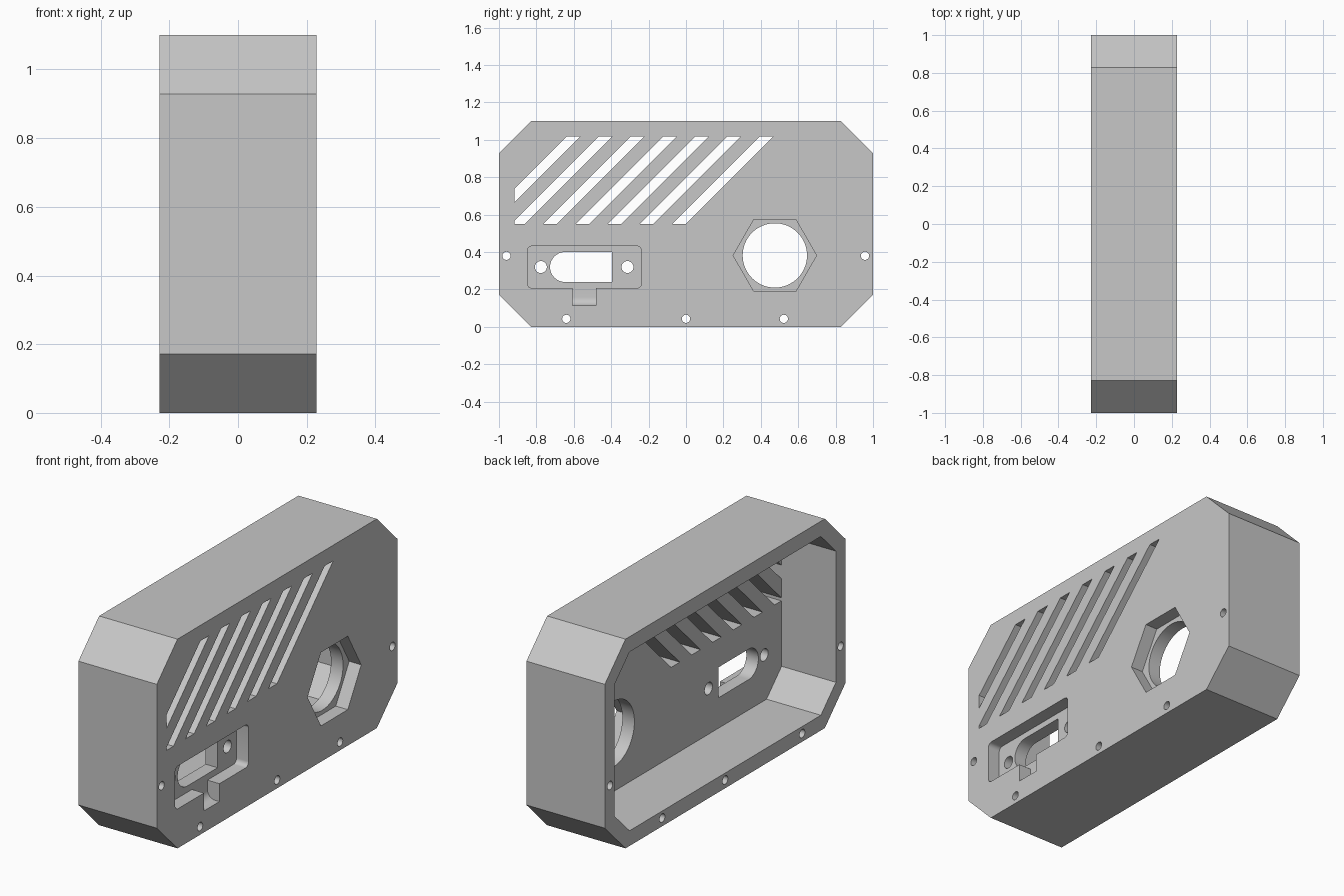
import bpy, bmesh
from math import cos, sin, radians

if "Cube" in bpy.data.objects:
    bpy.data.objects.remove(bpy.data.objects["Cube"], do_unlink=True)

HALF_W, HALF_L, HEIGHT = 0.228, 1.0, 1.1
CHAMFER, WALL = 0.172, 0.08
PANEL_IN = 0.088            # inner face of the side panel
RECESS = 0.158              # floor of the shallow recesses
OUT = 0.3                   # cutters run past the body

grey = bpy.data.materials.new("plain grey")
grey.use_nodes = True
grey.diffuse_color = (0.57, 0.57, 0.57, 1)
grey.node_tree.nodes["Principled BSDF"].inputs["Base Color"].default_value = (0.57, 0.57, 0.57, 1)


def prism(name, pts, a, b, axis="x"):
    """Extrude a (y, z) outline along x, or an (x, z) outline along y."""
    place = (lambda p, t: (t, p[0], p[1])) if axis == "x" else (lambda p, t: (p[0], t, p[1]))
    bm = bmesh.new()
    low = [bm.verts.new(place(p, a)) for p in pts]
    high = [bm.verts.new(place(p, b)) for p in pts]
    bm.faces.new(low)
    bm.faces.new(high)
    for i in range(len(pts)):
        j = (i + 1) % len(pts)
        bm.faces.new((low[i], low[j], high[j], high[i]))
    bmesh.ops.recalc_face_normals(bm, faces=bm.faces[:])
    mesh = bpy.data.meshes.new(name)
    bm.to_mesh(mesh)
    bm.free()
    mesh.materials.append(grey)
    ob = bpy.data.objects.new(name, mesh)
    bpy.context.collection.objects.link(ob)
    return ob


def arc(u, v, r, start, end, n):
    angles = [radians(start + (end - start) * i / n) for i in range(n + 1)]
    return [(u + r * cos(t), v + r * sin(t)) for t in angles]


def circle(u, v, r, n=32):
    return arc(u, v, r, 0, 360, n)[:-1]


def octagon(inset):
    """Chamfered rectangle, offset inwards evenly."""
    y, z0, z1 = HALF_L - inset, inset, HEIGHT - inset
    c = CHAMFER - inset * 0.586
    return [(y - c, z0), (y, z0 + c), (y, z1 - c), (y - c, z1),
            (c - y, z1), (-y, z1 - c), (-y, z0 + c), (c - y, z0)]


housing = prism("housing", octagon(0), -HALF_W, HALF_W)
cutters = [prism("cavity_cutter", octagon(WALL), -OUT, PANEL_IN)]

# Slanted vent slots, trimmed at the inside of the end wall
TOP, BOTTOM, END = 1.018, 0.55, -0.918


def foot(y):
    return (max(END, y - TOP + BOTTOM), max(BOTTOM, TOP - (y - END)))


for i in range(7):
    y = -0.638 + 0.172 * i
    left, right = foot(y), foot(y + 0.072)
    pts = [(y, TOP), (y + 0.072, TOP), right]
    if left[1] > BOTTOM and right[1] <= BOTTOM:
        pts.append((END, BOTTOM))
    cutters.append(prism("vent_cutter", pts + [left], 0.05, OUT))

# Hexagonal recess with a round opening
cutters.append(prism("hex_cutter", circle(0.475, 0.382, 0.223, 6), RECESS, OUT))
cutters.append(prism("round_cutter", circle(0.475, 0.382, 0.172, 64), 0.05, OUT))

# Connector recess with rounded corners
r = 0.025
y0, y1, z0, z1 = -0.848 + r, -0.238 - r, 0.207 + r, 0.432 - r
pocket = (arc(y1, z1, r, 0, 90, 6) + arc(y0, z1, r, 90, 180, 6)
          + arc(y0, z0, r, 180, 270, 6) + arc(y1, z0, r, 270, 360, 6))
cutters.append(prism("pocket_cutter", pocket, RECESS, OUT))

# Finger notch below it, with a curved floor
r = 0.045
notch = [(OUT, 0.113)] + arc(RECESS + r, 0.113 + r, r, 270, 180, 8) + [(RECESS, 0.25), (OUT, 0.25)]
cutters.append(prism("notch_cutter", notch, -0.608, -0.48, "y"))

# Connector opening, round at one end, and its two fixing holes
opening = arc(-0.647, 0.32, 0.08, 90, 270, 20) + [(-0.395, 0.24), (-0.395, 0.40)]
cutters.append(prism("opening_cutter", opening, 0.05, OUT))
for y in (-0.776, -0.313):
    cutters.append(prism("fixing_cutter", circle(y, 0.32, 0.032), 0.05, OUT))

# Screw holes through the rim
for y, z in ((-0.64, 0.043), (0, 0.043), (0.523, 0.043), (-0.96, 0.38), (0.957, 0.38)):
    cutters.append(prism("screw_cutter", circle(y, z, 0.022, 24), -OUT, OUT))

# Cut everything and keep only the housing
for cutter in cutters:
    cutter.hide_render = True
    mod = housing.modifiers.new(cutter.name, "BOOLEAN")
    mod.operation = "DIFFERENCE"
    mod.solver = "EXACT"
    mod.object = cutter
bpy.context.view_layer.update()
graph = bpy.context.evaluated_depsgraph_get()
mesh = bpy.data.meshes.new_from_object(housing.evaluated_get(graph))
housing.modifiers.clear()
housing.data = mesh
for cutter in cutters:
    bpy.data.objects.remove(cutter, do_unlink=True)

bpy.ops.object.select_all(action="DESELECT")
housing.select_set(True)
bpy.context.view_layer.objects.active = housing
bpy.ops.object.shade_smooth_by_angle(angle=radians(25))
